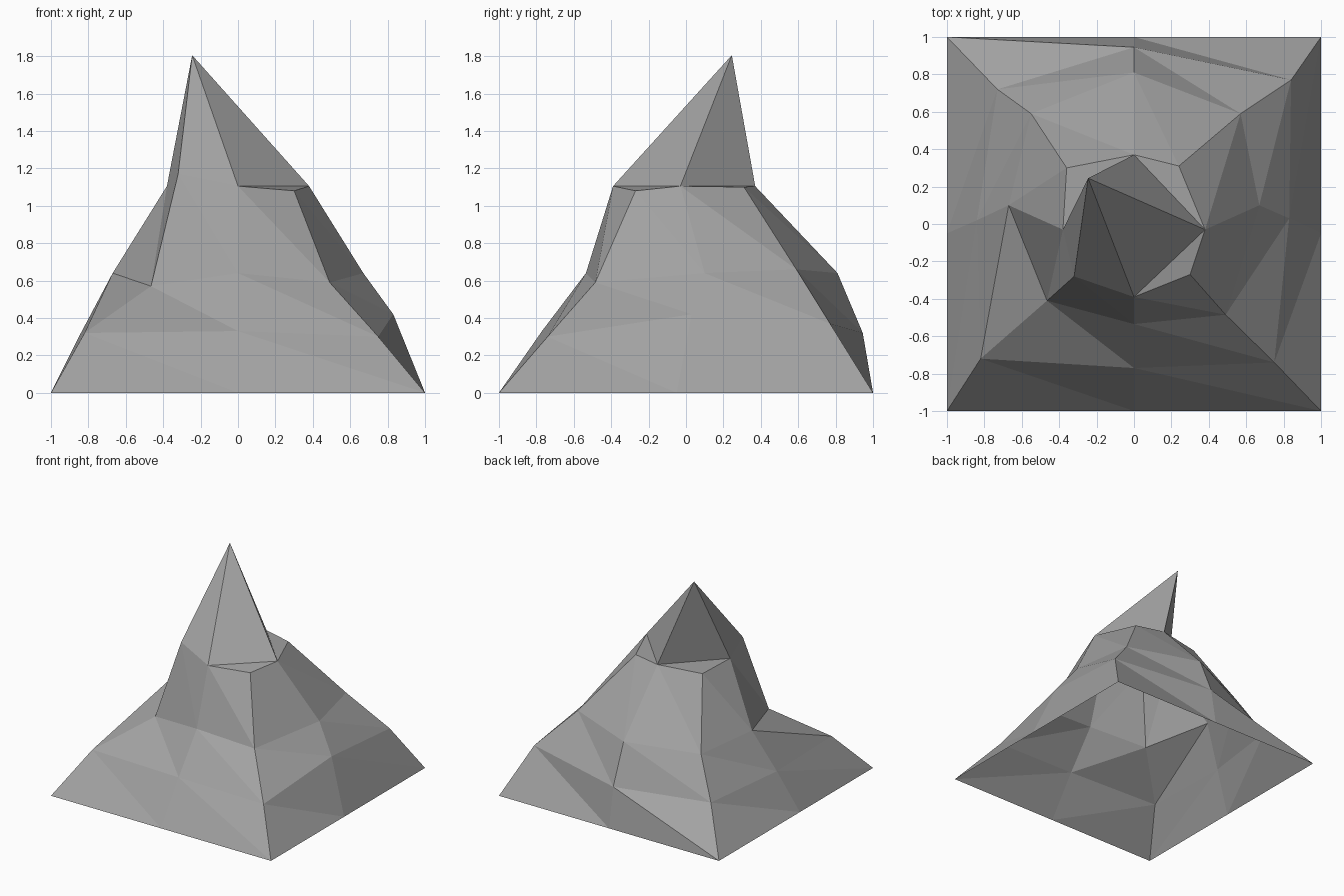
import bpy
import bmesh

# Remove only the default cube
default_cube = bpy.data.objects.get("Cube")
if default_cube:
    bpy.data.objects.remove(default_cube, do_unlink=True)


def make_material(name, grey):
    """One flat colour for viewport and render."""
    material = bpy.data.materials.new(name)
    material.use_nodes = True
    colour = (grey, grey, grey, 1.0)
    material.diffuse_color = colour
    shader = material.node_tree.nodes["Principled BSDF"]
    shader.inputs["Base Color"].default_value = colour
    shader.inputs["Roughness"].default_value = 0.9
    return material


# Eight ridge lines, counter-clockwise, each climbing from the base to the summit collar
front = [(0, -1, 0), (0, -.77, .33), (0, -.535, .64), (0, -.39, 1.105)]
front_right = [(1, -1, 0), (.75, -.74, .3), (.49, -.485, .59), (.3, -.27, 1.08)]
right_side = [(1, -.05, 0), (.83, .03, .42), (.67, .1, .64), (.38, -.03, 1.105)]
back_right = [(1, 1, 0), (.84, .77, .37), (.57, .59, .66), (.24, .31, 1.1)]
back = [(0, 1, 0), (0, .945, .32), (0, .81, .64), (0, .37, 1.105)]
back_left = [(-1, 1, 0), (-.73, .72, .3), (-.55, .59, .6), (-.36, .3, 1.1)]
left_side = [(-x, y, z) for x, y, z in right_side]
left_side[1] = (-.84, .02, .32)
front_left = [(-1, -1, 0), (-.82, -.72, .32), (-.465, -.41, .57), (-.32, -.28, 1.17)]
ridges = [front, front_right, right_side, back_right,
          back, back_left, left_side, front_left]
summit_point = (-.245, .245, 1.805)


def build_mountain(name, ridge_lines, summit, material):
    """Skin neighbouring ridges, then set a four-sided spire on the collar; the base is open."""
    bm = bmesh.new()
    lines = [[bm.verts.new(point) for point in ridge] for ridge in ridge_lines]
    peak = bm.verts.new(summit)

    # Slopes: each panel folds from the lower right to the upper left
    for index, line in enumerate(lines):
        neighbour = lines[(index + 1) % len(lines)]
        for low in range(len(line) - 1):
            high = low + 1
            bm.faces.new((line[low], neighbour[low], line[high]))
            bm.faces.new((neighbour[low], neighbour[high], line[high]))

    # Spire: sides span the middle ridges, with a ledge at each low collar corner
    collar = [line[-1] for line in lines]
    for index in range(0, len(collar), 2):
        start, corner, end = collar[index], collar[index + 1], collar[(index + 2) % len(collar)]
        if corner.co.z > start.co.z + .02:
            # A raised corner joins the spire directly
            bm.faces.new((start, corner, peak))
            bm.faces.new((corner, end, peak))
        else:
            bm.faces.new((start, corner, end))
            bm.faces.new((start, end, peak))

    for face in bm.faces:
        face.smooth = False
    mesh = bpy.data.meshes.new(name)
    bm.to_mesh(mesh)
    bm.free()
    mesh.materials.append(material)
    mountain = bpy.data.objects.new(name, mesh)
    bpy.context.scene.collection.objects.link(mountain)
    return mountain


build_mountain("mountain", ridges, summit_point, make_material("stone grey", .36))
